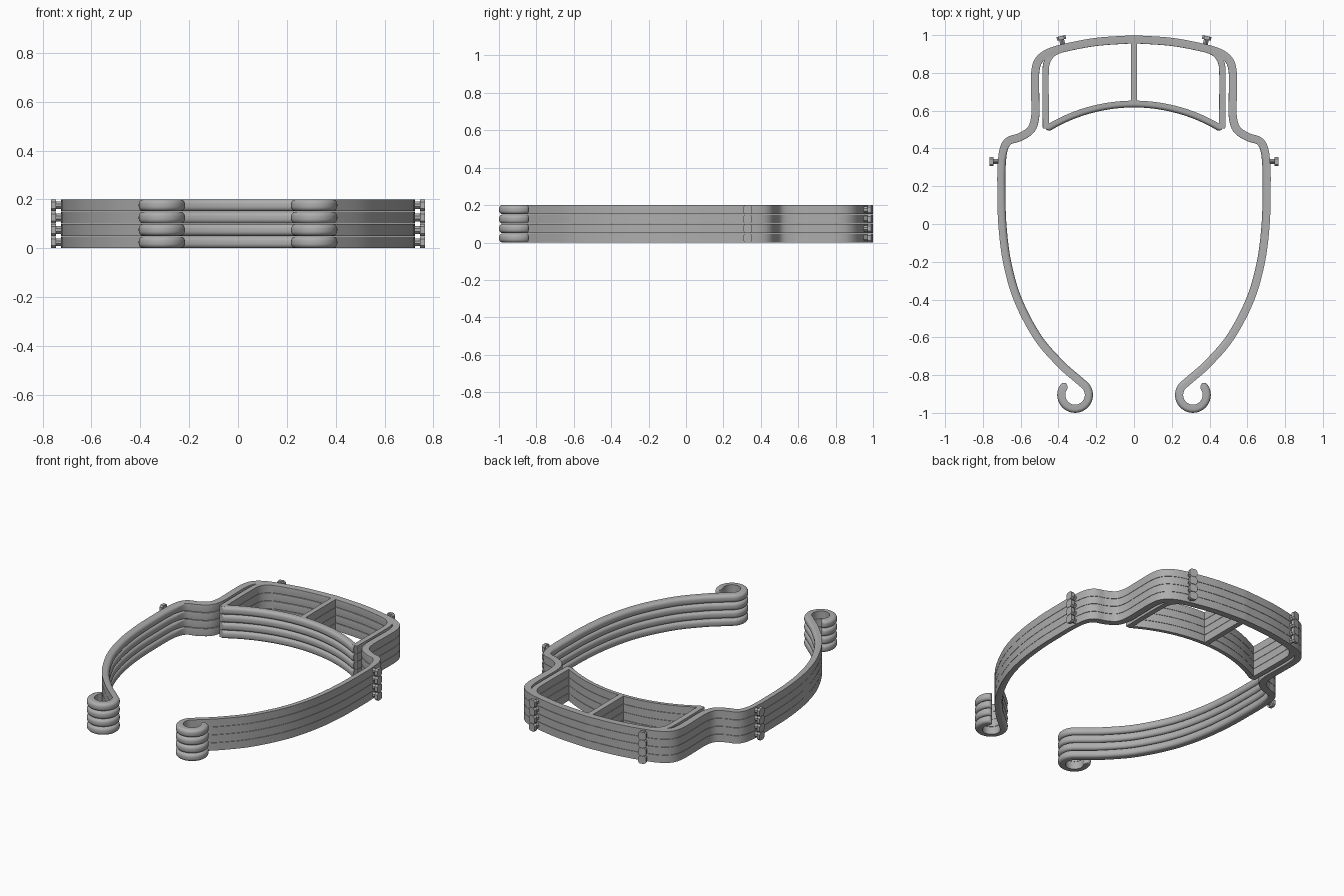
import bpy, bmesh
from math import sin, cos, radians, sqrt, pi, asin
from mathutils import Vector, Matrix

cube = bpy.data.objects.get("Cube")
if cube:
    bpy.data.objects.remove(cube)

LAYERS, PITCH, H = 4, 0.0505, 0.0485

grey = bpy.data.materials.new("matte grey")
grey.use_nodes = True
grey.diffuse_color = (0.42, 0.42, 0.42, 1)
grey.node_tree.nodes["Principled BSDF"].inputs["Base Color"].default_value = (0.42, 0.42, 0.42, 1)


def finish(name, bm):
    """Turn a one-layer mesh into an object stacked in identical layers."""
    bmesh.ops.recalc_face_normals(bm, faces=bm.faces)
    mesh = bpy.data.meshes.new(name)
    bm.to_mesh(mesh)
    bm.free()
    mesh.materials.append(grey)
    ob = bpy.data.objects.new(name, mesh)
    bpy.context.collection.objects.link(ob)
    bpy.ops.object.select_all(action='DESELECT')
    ob.select_set(True)
    bpy.context.view_layer.objects.active = ob
    bpy.ops.object.shade_smooth_by_angle(angle=radians(35))
    arr = ob.modifiers.new("layers", 'ARRAY')
    arr.count = LAYERS
    arr.use_relative_offset = False
    arr.use_constant_offset = True
    arr.constant_offset_displace = (0, 0, PITCH)
    return ob


def smooth(points, steps=10):
    """Catmull-Rom curve through the control points."""
    p = [Vector(q) for q in points]
    p = [2 * p[0] - p[1]] + p + [2 * p[-1] - p[-2]]
    out = []
    for a, b, c, d in zip(p, p[1:], p[2:], p[3:]):
        for i in range(steps):
            t = i / steps
            out.append(0.5 * (2 * b + (c - a) * t + (2 * a - 5 * b + 4 * c - d) * t * t
                              + (3 * b - a - 3 * c + d) * t ** 3))
    return out + [p[-2]]


def sweep(name, path, width, rounding, round_ends=False):
    """Sweep a band along the path; its right-hand edge is rounded by rounding(point)."""
    bm = bmesh.new()
    rings = []
    dist = [0]
    for a, b in zip(path, path[1:]):
        dist.append(dist[-1] + (b - a).length)
    for i, p in enumerate(path):
        t = (path[min(i + 1, len(path) - 1)] - path[max(i - 1, 0)]).normalized()
        n = Vector((t.y, -t.x))
        half = width / 2
        d = min(dist[i], dist[-1] - dist[i])
        if round_ends and d < half:
            half *= max(0.2, sqrt(1 - (1 - d / half) ** 2))
        r = max(0.001, rounding(p))
        rx = min(r, half)
        section = [(-half, H), (-half, 0)]
        for k in range(6):
            a = pi / 2 * k / 5
            section.append((half - rx + rx * sin(a), r - r * cos(a)))
        for k in range(6):
            a = pi / 2 * k / 5
            section.append((half - rx + rx * cos(a), H - r + r * sin(a)))
        rings.append([bm.verts.new((*(p + n * s), z)) for s, z in section])
    for a, b in zip(rings, rings[1:]):
        for k in range(len(a)):
            m = (k + 1) % len(a)
            bm.faces.new((a[k], a[m], b[m], b[k]))
    bm.faces.new(rings[0])
    bm.faces.new(rings[-1])
    return finish(name, bm)


def flat(p):
    return 0.002


def soft(p):
    return 0.019


def arm_soft(p):
    # arms have a soft inner edge that fades out towards the front frame
    return 0.002 + 0.017 * min(1, max(0, (0.44 - p.y) / 0.1))


# Outer band: brow, shoulders, arms and curled hooks
half = smooth([(0, 0.978), (0.2, 0.964), (0.37, 0.932), (0.455, 0.905), (0.505, 0.865),
               (0.523, 0.8), (0.523, 0.68), (0.523, 0.57), (0.545, 0.5), (0.605, 0.46),
               (0.662, 0.44), (0.69, 0.395), (0.701, 0.3), (0.702, 0.18), (0.697, 0),
               (0.672, -0.2), (0.615, -0.4), (0.51, -0.6), (0.39, -0.74), (0.3, -0.82)])
for i in range(71):
    a = radians(136 + (412 - 136) * i / 70)
    half.append(Vector((0.312 + 0.073 * cos(a), -0.905 + 0.073 * sin(a))))
mirrored = [Vector((-p.x, p.y)) for p in reversed(half[1:])]
sweep("outer_band", mirrored + half, 0.043, arm_soft, True)

# Forehead rest
R = 0.88
span = asin(0.465 / R)
arc = [Vector((R * sin(span * k / 60), 0.635 - R + R * cos(span * k / 60)))
       for k in range(-60, 61)]
sweep("forehead_rest", arc, 0.036, soft, True)

# Struts between brow and forehead rest
sweep("centre_strut", [Vector((0, 0.97)), Vector((0, 0.64))], 0.034, flat)
for side, label in ((1, "left"), (-1, "right")):
    pts = [(0.385, 0.925), (0.43, 0.902), (0.46, 0.86), (0.468, 0.8), (0.468, 0.65), (0.466, 0.505)]
    sweep(label + "_strut", smooth([(side * x, y) for x, y in pts]), 0.034, flat)


def peg(name, base, angle):
    """Short stem with a wider chamfered head, pointing along the angle."""
    bm = bmesh.new()
    for x0, x1, w, h in ((0, 0.032, 0.026, 0.032), (0.026, 0.046, 0.048, H)):
        box = bmesh.ops.create_cube(bm, size=1)["verts"]
        bmesh.ops.scale(bm, vec=(x1 - x0, w, h), verts=box)
        bmesh.ops.translate(bm, vec=((x0 + x1) / 2, 0, H / 2), verts=box)
        edges = [e for e in {e for v in box for e in v.link_edges}
                 if abs(e.verts[0].co.x - e.verts[1].co.x) > 0.001]
        bmesh.ops.bevel(bm, geom=edges, offset=0.01, segments=1, affect='EDGES')
    bm.transform(Matrix.Translation((*base, 0)) @ Matrix.Rotation(angle, 4, 'Z'))
    finish(name, bm)


# Strap pegs on the brow and on the arms
for side, label in ((1, "left"), (-1, "right")):
    tilt = radians(90 - side * 13)
    peg(label + "_brow_peg", (side * 0.377, 0.95), tilt)
    peg(label + "_arm_peg", (side * 0.719, 0.33), 0 if side > 0 else pi)
